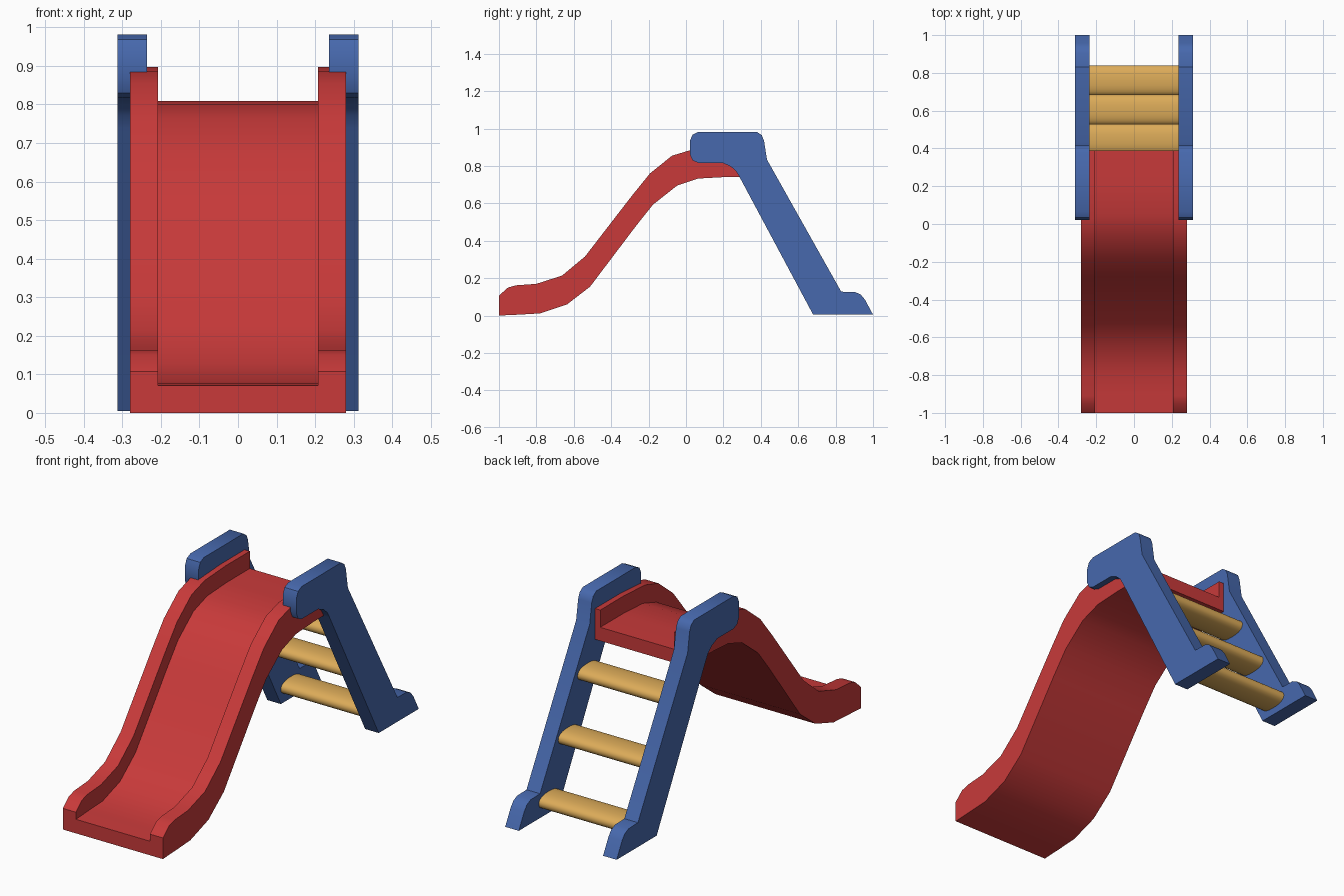
import bpy, bmesh, math

if "Cube" in bpy.data.objects:
    bpy.data.objects.remove(bpy.data.objects["Cube"])


def material(name, rgb):
    m = bpy.data.materials.new(name)
    m.diffuse_color = (*rgb, 1)
    m.use_nodes = True
    m.node_tree.nodes["Principled BSDF"].inputs["Base Color"].default_value = m.diffuse_color
    return m


RED = material("red plastic", (0.58, 0.042, 0.042))
BLUE = material("blue plastic", (0.063, 0.14, 0.42))
TAN = material("tan step", (0.72, 0.41, 0.10))


def loft(name, rings, mat, angle):
    """Join equal-length closed rings of points and cap both ends."""
    bm = bmesh.new()
    vs = [[bm.verts.new(p) for p in r] for r in rings]
    n = len(rings[0])
    for a, b in zip(vs, vs[1:]):
        for i in range(n):
            j = (i + 1) % n
            bm.faces.new((a[i], a[j], b[j], b[i]))
    bm.faces.new(vs[0])
    bm.faces.new(vs[-1])
    bmesh.ops.recalc_face_normals(bm, faces=bm.faces)
    me = bpy.data.meshes.new(name)
    bm.to_mesh(me)
    bm.free()
    me.materials.append(mat)
    ob = bpy.data.objects.new(name, me)
    bpy.context.collection.objects.link(ob)
    bpy.ops.object.select_all(action='DESELECT')
    ob.select_set(True)
    bpy.context.view_layer.objects.active = ob
    bpy.ops.object.shade_smooth_by_angle(angle=math.radians(angle))
    return ob


def prism(name, profile, x0, x1, mat, angle=40):
    return loft(name, [[(x, y, z) for y, z in profile] for x in (x0, x1)], mat, angle)


# Slide chute: underside point and rim point at each station along its length
stations = [
    ((-1.0, 0.0), (-1.0, 0.107)),
    ((-0.95, 0.003), (-0.952, 0.15)),
    ((-0.90, 0.005), (-0.91, 0.162)),
    ((-0.78, 0.012), (-0.80, 0.17)),
    ((-0.636, 0.06), (-0.663, 0.214)),
    ((-0.513, 0.155), (-0.54, 0.316)),
    ((-0.267, 0.48), (-0.29, 0.64)),
    ((-0.176, 0.594), (-0.193, 0.76)),
    ((-0.048, 0.695), (-0.075, 0.855)),
    ((0.064, 0.733), (0.03, 0.887)),
    ((0.21, 0.741), (0.20, 0.897)),
    ((0.39, 0.741), (0.39, 0.897)),
]
W, I = 0.28, 0.207
rings = []
for k, (b, t) in enumerate(stations):
    if k < 3:
        f = (b[0], 0.071 + 0.003 * k)
    else:
        f = tuple(p + (q - p) * 0.44 for p, q in zip(b, t))
    rings.append([(-W, *b), (W, *b), (W, *t), (I, *t), (I, *f),
                  (-I, *f), (-I, *t), (-W, *t)])
loft("slide_chute", rings, RED, 40)

# Blue side frames: foot, sloping leg and rounded handrail in one outline
frame = [
    (0.68, 0.005), (1.0, 0.005), (0.957, 0.085), (0.935, 0.112), (0.905, 0.126),
    (0.83, 0.128), (0.433, 0.834), (0.417, 0.936), (0.405, 0.965), (0.38, 0.982),
    (0.065, 0.982), (0.035, 0.968), (0.021, 0.935), (0.021, 0.862), (0.035, 0.83),
    (0.065, 0.817), (0.195, 0.817), (0.24, 0.797), (0.268, 0.772), (0.288, 0.738),
]
for side, s in (("left", -1), ("right", 1)):
    prism(side + "_frame", frame, s * 0.236, s * 0.312, BLUE)

# Three rounded ladder steps
for i in range(3):
    cy, cz = 0.76 - 0.155 * i, 0.078 + 0.265 * i
    section = []
    for k in range(24):
        a = math.tau * k / 24
        c, s = math.cos(a), math.sin(a)
        section.append((cy + 0.08 * math.copysign(abs(c) ** 0.85, c),
                        cz + 0.036 * math.copysign(abs(s) ** 0.85, s)))
    prism(f"ladder_step_{i + 1}", section, -0.30, 0.30, TAN, 50)
